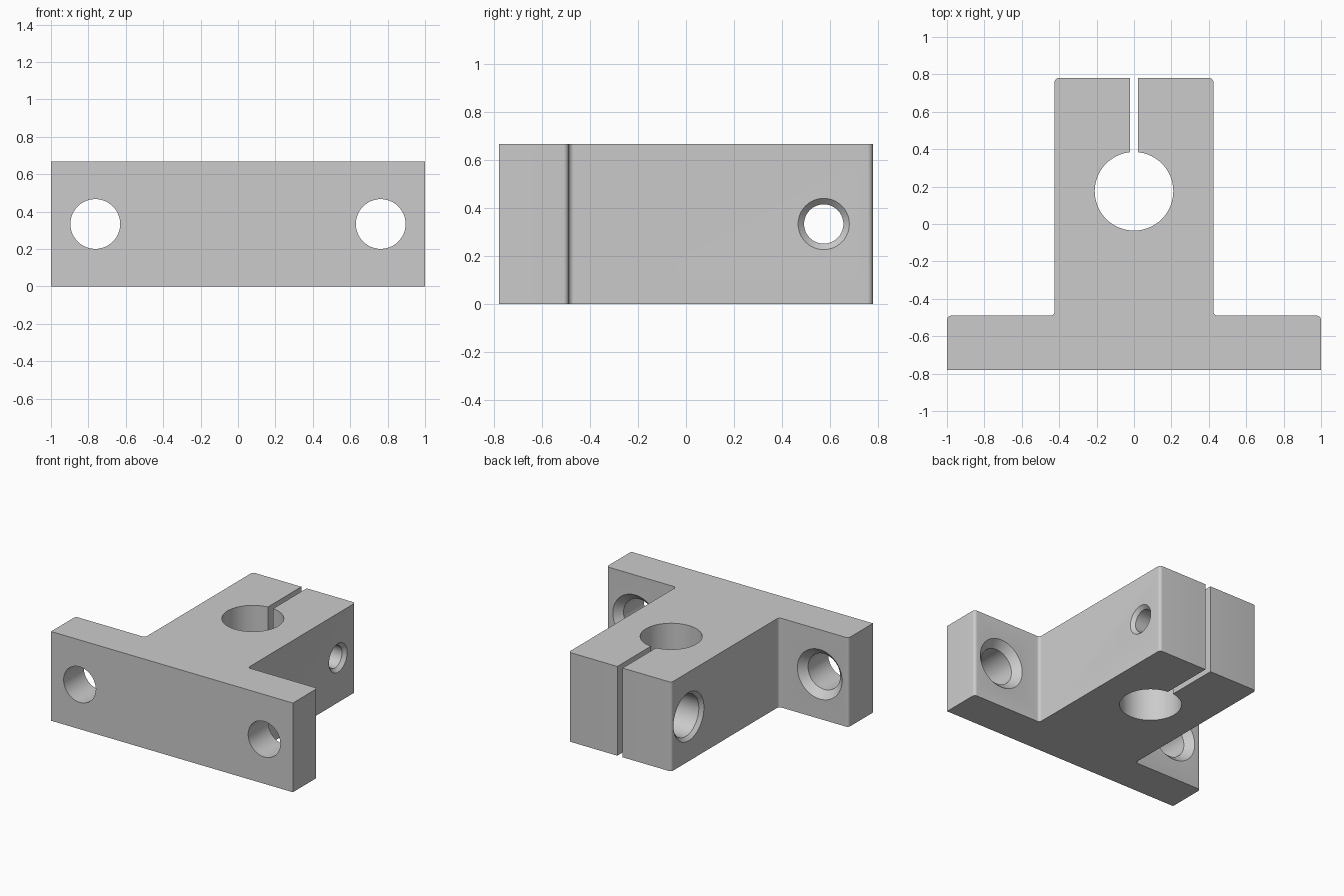
import bpy, bmesh, math
from mathutils import Vector, Matrix

cube = bpy.data.objects.get("Cube")
if cube:
    bpy.data.objects.remove(cube, do_unlink=True)

HEIGHT = 0.667
MID = HEIGHT / 2
BACK = 0.78
FLANGE_Y = -0.49
BODY_X = 0.425
SLOT_X = 0.022
BORE_Y, BORE_R = 0.175, 0.21
FILLET = 0.022

grey = bpy.data.materials.new("plain grey")
grey.use_nodes = True
grey.diffuse_color = (0.6, 0.6, 0.6, 1)
grey.node_tree.nodes["Principled BSDF"].inputs["Base Color"].default_value = grey.diffuse_color


def make_object(name, bm):
    bmesh.ops.recalc_face_normals(bm, faces=bm.faces)
    mesh = bpy.data.meshes.new(name)
    bm.to_mesh(mesh)
    bm.free()
    mesh.materials.append(grey)
    obj = bpy.data.objects.new(name, mesh)
    bpy.context.collection.objects.link(obj)
    return obj


def rounded(prev, corner, nxt, steps=6):
    """Arc that rounds a right-angled corner."""
    p = Vector(corner)
    a = (Vector(prev) - p).normalized()
    b = (Vector(nxt) - p).normalized()
    centre = p + FILLET * (a + b)
    angles = [math.pi / 2 * i / steps for i in range(steps + 1)]
    return [centre - FILLET * (b * math.cos(t) + a * math.sin(t)) for t in angles]


def add_lathe(bm, origin, direction, rings, segments=64):
    """Closed turned solid; rings are (distance, radius) along the axis."""
    turn = Vector((0, 0, 1)).rotation_difference(Vector(direction)).to_matrix().to_4x4()
    place = Matrix.Translation(origin) @ turn
    loops = []
    for d, r in rings:
        loops.append([bm.verts.new(place @ Vector((r * math.cos(a), r * math.sin(a), d)))
                      for a in (2 * math.pi * i / segments for i in range(segments))])
    for lo, hi in zip(loops, loops[1:]):
        for i in range(segments):
            j = (i + 1) % segments
            bm.faces.new((lo[i], lo[j], hi[j], hi[i]))
    bm.faces.new(loops[0])
    bm.faces.new(loops[-1])


# Bracket outline: right half, split bore, mirrored left half
corners = [(1, -BACK), (1, FLANGE_Y), (BODY_X, FLANGE_Y), (BODY_X, BACK), (SLOT_X, BACK)]
right = [Vector(corners[0])]
for i in (1, 2, 3):
    right += rounded(*corners[i - 1:i + 2])
right.append(Vector(corners[-1]))
gap = math.asin(SLOT_X / BORE_R)
bore = []
for i in range(97):
    t = gap + (2 * math.pi - 2 * gap) * i / 96
    bore.append(Vector((BORE_R * math.sin(t), BORE_Y + BORE_R * math.cos(t))))
left = [Vector((-p.x, p.y)) for p in reversed(right)]

bm = bmesh.new()
base = bm.faces.new([bm.verts.new((p.x, p.y, 0)) for p in right + bore + left])
top = bmesh.ops.extrude_face_region(bm, geom=[base])["geom"]
bmesh.ops.translate(bm, vec=(0, 0, HEIGHT), verts=[v for v in top if isinstance(v, bmesh.types.BMVert)])
bracket = make_object("shaft_bracket", bm)

# Countersunk mounting holes and stepped clamp screw hole
bm = bmesh.new()
for side in (-1, 1):
    add_lathe(bm, (side * 0.763, FLANGE_Y, MID), (0, -1, 0),
              [(-0.05, 0.235), (0.052, 0.133), (0.4, 0.133)])
add_lathe(bm, (-BODY_X, 0.575, MID), (1, 0, 0),
          [(-0.05, 0.23), (0.025, 0.155), (0.22, 0.155), (0.22, 0.1), (BODY_X, 0.1),
           (BODY_X, 0.082), (2 * BODY_X - 0.025, 0.082), (2 * BODY_X + 0.02, 0.127)])
cutter = make_object("hole_cutter", bm)
cutter.hide_render = True

bpy.ops.object.select_all(action="DESELECT")
bracket.select_set(True)
bpy.context.view_layer.objects.active = bracket
cut = bracket.modifiers.new("holes", "BOOLEAN")
cut.operation = "DIFFERENCE"
cut.solver = "EXACT"
cut.object = cutter
bpy.ops.object.modifier_apply(modifier=cut.name)
bpy.data.objects.remove(cutter, do_unlink=True)
bpy.ops.object.shade_smooth_by_angle(angle=math.radians(30))
